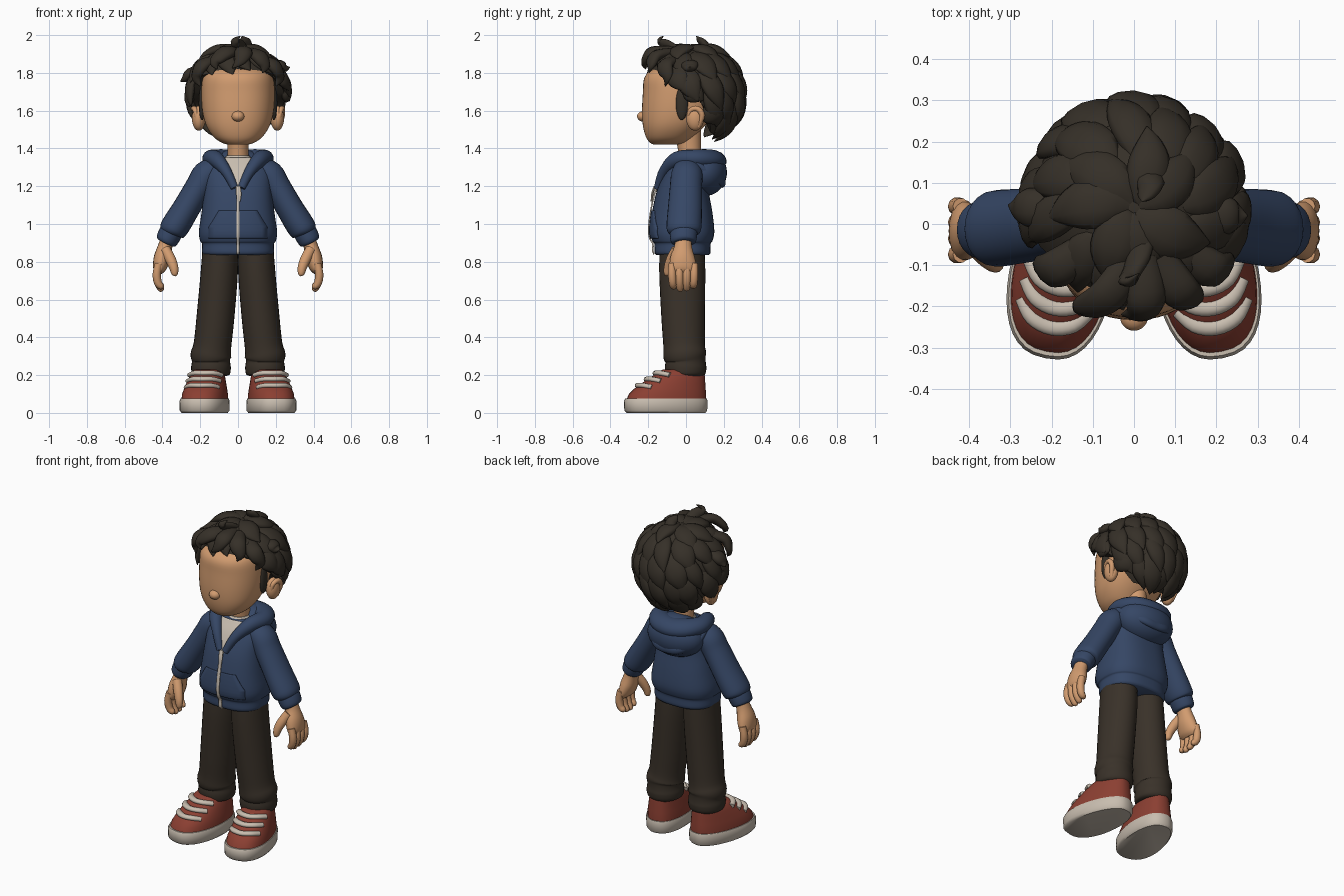
import bpy, bmesh, math, random
from mathutils import Vector

random.seed(4)
if "Cube" in bpy.data.objects:
    bpy.data.objects.remove(bpy.data.objects["Cube"])


def material(name, rgb):
    m = bpy.data.materials.new(name)
    m.use_nodes = True
    m.diffuse_color = (*rgb, 1)
    m.node_tree.nodes["Principled BSDF"].inputs["Base Color"].default_value = (*rgb, 1)
    return m


SKIN = material("warm skin", (.64, .33, .16))
HAIR = material("dark brown hair", (.036, .029, .021))
PANTS = material("charcoal brown cloth", (.041, .031, .022))
NAVY = material("navy cloth", (.036, .062, .13))
RED = material("brick red canvas", (.26, .05, .032))
CREAM = material("cream", (.58, .51, .43))
X, Y, Z = Vector((1, 0, 0)), Vector((0, 1, 0)), Vector((0, 0, 1))


def smooth_rows(rows, k=4):
    """Catmull-Rom resampling of tuples."""
    out = []
    for i in range(len(rows) - 1):
        a, b, c = rows[max(i - 1, 0)], rows[i], rows[i + 1]
        d = rows[min(i + 2, len(rows) - 1)]
        for s in range(k):
            t = s / k
            out.append([.5 * (2 * q + (r - p) * t + (2 * p - 5 * q + 4 * r - w) * t * t
                              + (3 * q - p - 3 * r + w) * t ** 3)
                        for p, q, r, w in zip(a, b, c, d)])
    return out + [list(rows[-1])]


def skin(bm, rings):
    vs = [[bm.verts.new(p) for p in r] for r in rings]
    n = len(vs[0])
    for a, b in zip(vs, vs[1:]):
        for i in range(n):
            j = (i + 1) % n
            bm.faces.new((a[i], a[j], b[j], b[i]))
    bm.faces.new(vs[0][::-1])
    bm.faces.new(vs[-1])


def tube(bm, rows, ref, n=14, k=4):
    """Sweep an ellipse along rows of x, y, z, side radius, radius along ref."""
    rows = smooth_rows(rows, k)
    pts = [Vector(r[:3]) for r in rows]
    rings = []
    for i, r in enumerate(rows):
        t = (pts[min(i + 1, len(pts) - 1)] - pts[max(i - 1, 0)]).normalized()
        s = t.cross(ref).normalized()
        u = s.cross(t)
        w, h = max(r[3], .002), max(r[4], .002)
        rings.append([pts[i] + s * w * math.cos(a) + u * h * math.sin(a)
                      for a in (math.tau * j / n for j in range(n))])
    skin(bm, rings)


def finish(name, bm, mat, angle=50):
    bmesh.ops.recalc_face_normals(bm, faces=bm.faces)
    for f in bm.faces:
        f.smooth = True
    for e in bm.edges:
        e.smooth = e.calc_face_angle(0) < math.radians(angle)
    me = bpy.data.meshes.new(name)
    bm.to_mesh(me)
    bm.free()
    me.materials.append(mat)
    ob = bpy.data.objects.new(name, me)
    bpy.context.collection.objects.link(ob)
    return ob


def body(name, rows, e, mat, n=48):
    """Stack superellipse sections given as z, half width, front y, back y."""
    bm = bmesh.new()
    skin(bm, [[(w * power(math.cos(a), 2 / e), (f + b) / 2 + (b - f) / 2 * power(math.sin(a), 2 / e), z)
               for a in (math.tau * j / n for j in range(n))] for z, w, f, b in rows])
    return finish(name, bm, mat)


def power(v, e):
    return math.copysign(abs(v) ** e, v)


def ball(bm, c, r):
    ret = bmesh.ops.create_uvsphere(bm, u_segments=28, v_segments=18, radius=1)
    for v in ret["verts"]:
        v.co = Vector(c) + Vector([p * q for p, q in zip(v.co, r)])


def mirrored(rows, s):
    return [(s * r[0], *r[1:]) for r in rows]


# Head with nose, neck and shirt neckline
body("head", smooth_rows([
    (1.42, .05, -.17, -.05), (1.43, .085, -.19, 0), (1.46, .128, -.212, .04), (1.52, .168, -.228, .1),
    (1.6, .189, -.233, .16), (1.7, .194, -.228, .18), (1.77, .188, -.222, .18),
    (1.81, .17, -.19, .16), (1.84, .13, -.13, .13)]), 2.25, SKIN)
bm = bmesh.new()
ball(bm, (0, -.225, 1.57), (.034, .034, .028))
finish("nose", bm, SKIN)
bm = bmesh.new()
tube(bm, [(0, .03, 1.28, .06, .06), (0, .02, 1.38, .056, .06), (0, .01, 1.5, .06, .07)], Y, 24)
finish("neck", bm, SKIN)
bm = bmesh.new()
tube(bm, [(0, .02, 1.3, .085, .085), (0, .02, 1.345, .07, .075), (0, .02, 1.362, .06, .064)], Y, 24)
finish("shirt_neckline", bm, CREAM)

# Hoodie torso
TORSO = smooth_rows([
    (.835, .18, -.155, .12), (.85, .19, -.167, .13), (.895, .19, -.167, .13), (.91, .2, -.178, .14),
    (.96, .207, -.19, .15), (1.06, .193, -.18, .14), (1.18, .18, -.153, .12), (1.28, .175, -.108, .12),
    (1.34, .135, -.065, .12), (1.353, .12, -.055, .11)])
body("hoodie_body", TORSO, 2.5, NAVY)


def front_y(x, z):
    a, b = next((a, b) for a, b in zip(TORSO, TORSO[1:]) if a[0] <= z <= b[0])
    t = (z - a[0]) / (b[0] - a[0])
    w, f, k = [p + (q - p) * t for p, q in zip(a[1:], b[1:])]
    return (f + k) / 2 - (k - f) / 2 * max(0, 1 - abs(x / w) ** 2.5) ** .4


def plate(name, z0, z1, half, off, mat, nx=10, nz=24):
    """Thin sheet that follows the chest; half gives its half width at a height."""
    bm = bmesh.new()
    grid = []
    for j in range(nz + 1):
        z = z0 + (z1 - z0) * j / nz
        xs = [half(z) * (2 * i / nx - 1) for i in range(nx + 1)]
        grid.append([bm.verts.new((x, front_y(x, z) - off, z)) for x in xs])
    for a, b in zip(grid, grid[1:]):
        for i in range(nx):
            bm.faces.new((a[i], a[i + 1], b[i + 1], b[i]))
    mod = finish(name, bm, mat).modifiers.new("thickness", "SOLIDIFY")
    mod.thickness, mod.offset = .008, 0


plate("shirt", 1.17, 1.35, lambda z: .004 + (z - 1.17) * .4, .004, CREAM)
plate("pocket", .925, 1.07, lambda z: .155 if z < .98 else .155 - (z - .98) * .6, .002, NAVY)
plate("zipper", .84, 1.2, lambda z: .009, .008, CREAM, 2)
bm = bmesh.new()
tube(bm, [(0, -.166, 1.2, .012, .006), (.004, -.178, 1.16, .014, .006), (.004, -.182, 1.12, .009, .005)], Y, 8)
finish("zip_pull", bm, CREAM)

# Hood: hanging sack, fold and rolled collar
bm = bmesh.new()
ball(bm, (0, .095, 1.272), (.18, .122, .125))
finish("hood", bm, NAVY)
bm = bmesh.new()
half = [(.018, -.153, 1.19, .017, .02), (.06, -.118, 1.275, .028, .028), (.113, -.05, 1.34, .042, .042),
        (.135, .05, 1.347, .055, .048), (.085, .125, 1.345, .065, .05)]
tube(bm, half + [(0, .15, 1.34, .066, .05)] + mirrored(half, -1)[::-1], Vector((0, .3, 1)), 16, 5)
finish("hood_collar", bm, NAVY)
bm = bmesh.new()
half = [(.165, .04, 1.33, .02, .02), (.145, .115, 1.275, .028, .022), (.075, .178, 1.235, .032, .022)]
tube(bm, half + [(0, .187, 1.225, .034, .022)] + mirrored(half, -1)[::-1], Vector((0, 1, .2)), 14, 5)
finish("hood_fold", bm, NAVY)


# Shoe outline in the shoe's own frame, turned outward
def shoe_point(x, y, z, s):
    a = math.radians(11)
    y += .105
    return (s * (.172 + x * math.cos(a) - y * math.sin(a)), -.105 + x * math.sin(a) + y * math.cos(a), z)


def shoe_ring(z, w, f, b, s, n=40):
    ring = []
    for i in range(n):
        a = math.tau * i / n
        x = w * power(math.cos(a), .8) * (1 - .1 * math.sin(a))
        ring.append(shoe_point(x, (f + b) / 2 + (b - f) / 2 * math.sin(a), z, s))
    return ring


SOLE = [(0, .115, -.315, .105), (.012, .125, -.327, .114), (.062, .126, -.33, .116), (.076, .121, -.323, .112)]
UPPER = [(.07, .117, -.316, .108), (.1, .115, -.303, .108), (.13, .108, -.272, .106), (.16, .1, -.23, .104),
         (.19, .091, -.184, .102), (.215, .082, -.145, .1), (.23, .07, -.12, .09)]

for side, s in (("left", 1), ("right", -1)):
    # Ear with rim
    bm = bmesh.new()
    ball(bm, (s * .208, .048, 1.56), (.036, .047, .066))
    tube(bm, mirrored([(.215, .012, 1.55, .008, .01), (.226, .022, 1.6, .013, .013), (.234, .06, 1.61, .015, .015),
                       (.234, .085, 1.575, .015, .015), (.22, .065, 1.515, .012, .012)], s), X, 10)
    finish(side + "_ear", bm, SKIN)

    # Sleeve and cuff
    bm = bmesh.new()
    tube(bm, mirrored([(.1, .01, 1.3, .06, .07), (.165, .005, 1.262, .075, .083), (.205, 0, 1.2, .072, .085),
                       (.27, -.005, 1.09, .072, .09), (.325, -.01, 1, .075, .093), (.35, -.012, .965, .07, .088),
                       (.358, -.012, .95, .055, .07)], s), Y, 24)
    finish(side + "_sleeve", bm, NAVY)
    bm = bmesh.new()
    tube(bm, mirrored([(.348, -.012, .968, .055, .068), (.356, -.012, .955, .062, .072),
                       (.378, -.015, .912, .058, .068), (.384, -.015, .9, .045, .055)], s), Y, 24)
    finish(side + "_cuff", bm, NAVY)

    # Hand with four fingers and a thumb
    bm = bmesh.new()
    tube(bm, mirrored([(.37, -.015, .93, .036, .045), (.386, -.015, .88, .038, .047), (.402, -.018, .82, .044, .066),
                       (.416, -.016, .765, .035, .072), (.423, -.016, .74, .018, .06)], s), Y, 18)
    for i in range(4):
        y, tip = -.074 + i * .039, .65 + .012 * abs(i - 1.4)
        tube(bm, mirrored([(.42, y, .79, .02, .02), (.43, y, .735, .022, .022), (.424, y * .95, .69, .021, .021),
                           (.406, y * .9, tip, .017, .017), (.4, y * .9, tip - .01, .007, .007)], s), Y, 10)
    tube(bm, mirrored([(.385, -.05, .865, .028, .028), (.358, -.078, .815, .028, .026), (.34, -.095, .77, .024, .022),
                       (.335, -.1, .735, .017, .017), (.335, -.1, .724, .006, .006)], s), Y, 12)
    finish(side + "_hand", bm, SKIN)

    # Trouser leg with gathered hem
    bm = bmesh.new()
    tube(bm, mirrored([(.095, -.02, .92, .09, .115), (.098, -.02, .76, .098, .122), (.12, -.015, .5, .1, .115),
                       (.135, -.01, .36, .1, .11), (.143, -.006, .305, .108, .114), (.143, -.002, .275, .101, .106),
                       (.143, -.002, .24, .105, .11), (.143, 0, .205, .1, .104), (.143, 0, .195, .08, .085)], s), Y, 28)
    finish(side + "_trouser_leg", bm, PANTS)

    # Shoe
    for part, rows, mat in (("sole", SOLE, CREAM), ("shoe_upper", UPPER, RED)):
        bm = bmesh.new()
        skin(bm, [shoe_ring(*r, s) for r in rows])
        finish(side + "_" + part, bm, mat)
    bm = bmesh.new()
    for z, f in ((.145, -.252), (.178, -.204), (.21, -.156)):
        pts = [(x, f + d, z - dz) for x, d, dz in
               ((-.082, .055, .01), (-.05, .013, 0), (0, -.002, 0), (.05, .013, 0), (.082, .055, .01))]
        tube(bm, [(*shoe_point(*p, s), .019, .014) for p in pts], Z, 10)
    finish(side + "_laces", bm, CREAM)

# Hair cap, placed by angle from the front and angle down from the crown
CENTRE, RADII = Vector((0, .04, 1.69)), (.252, .255, .25)
LINE = [(0, 58), (60, 68), (80, 95), (100, 100), (125, 145), (180, 155)]


def hair_edge(d):
    d = abs((d + 180) % 360 - 180)
    a, b = next((a, b) for a, b in zip(LINE, LINE[1:]) if d <= b[0])
    return a[1] + (b[1] - a[1]) * (d - a[0]) / (b[0] - a[0])


def hair_point(d, p, s=1):
    d, p = math.radians(d), math.radians(p)
    return CENTRE + s * Vector((RADII[0] * math.sin(p) * math.sin(d), -RADII[1] * math.sin(p) * math.cos(d),
                                RADII[2] * math.cos(p)))


bm = bmesh.new()
angles = [i * 7.5 for i in range(48)]
rings = [[hair_point(d, max(2, hair_edge(d) * j / 14)) for d in angles] for j in range(15)]
rings.append([hair_point(d, hair_edge(d), .7) for d in angles])
skin(bm, rings)
for s in (1, -1):
    ball(bm, (s * .19, -.022, 1.64), (.018, .032, .09))
finish("hair_cap", bm, HAIR, 70)

# Overlapping leaf-shaped locks in rows from crown to nape
bm = bmesh.new()
TAPER = ((0, .4), (.25, .9), (.55, 1), (.8, .62), (1, .04))
for p0, p1, count in ((3, 48, 7), (28, 76, 12), (55, 105, 15), (80, 130, 16), (105, 162, 16)):
    for i in range(count):
        d = 360 * (i + random.uniform(-.25, .25)) / count + p0
        edge = hair_edge(d + 8)
        if edge < p0 + 14:
            continue
        end = min(p1, edge + 5) + random.uniform(-4, 4)
        w, lift = random.uniform(.048, .064), random.uniform(.07, .15)
        rows = [(*hair_point(d + 22 * t, p0 + (end - p0) * t, .96 + lift * t), w * k, .027 * k) for t, k in TAPER]
        tube(bm, rows, hair_point(d + 11, (p0 + end) / 2) - CENTRE, 10, 3)
finish("hair_locks", bm, HAIR, 70)

# Fringe curls and standing tufts
bm = bmesh.new()
CURLS = [[(.03, .02, 1.89), (.01, -.08, 1.94), (-.015, -.14, 1.965), (.012, -.12, 1.995)],
         [(.03, .14, 1.9), (.04, .1, 1.95), (.03, .07, 1.975), (.02, .055, 1.995)],
         [(0, -.08, 1.91), (-.06, -.17, 1.91), (-.12, -.205, 1.86), (-.11, -.215, 1.82)],
         [(.02, -.08, 1.92), (.03, -.18, 1.91), (.01, -.215, 1.865), (-.03, -.22, 1.825)],
         [(.06, -.08, 1.91), (.11, -.16, 1.89), (.14, -.185, 1.84), (.13, -.195, 1.8)],
         [(-.12, -.06, 1.87), (-.19, -.11, 1.84), (-.22, -.11, 1.78), (-.2, -.12, 1.73)],
         [(.12, -.06, 1.87), (.19, -.11, 1.84), (.22, -.1, 1.78), (.2, -.11, 1.73)],
         [(-.18, .04, 1.82), (-.25, .04, 1.8), (-.28, .04, 1.77), (-.305, .045, 1.755)],
         [(.16, .02, 1.84), (.22, .02, 1.84), (.25, .02, 1.825), (.275, .02, 1.83)]]
for i, pts in enumerate(CURLS):
    size = .034 if i < 2 else .048
    rows = [(*p, size * k, size * .6 * k) for p, k in zip(pts, (.8, 1, .7, .05))]
    tube(bm, rows, Vector(pts[1]) - CENTRE if i > 1 else Y, 10, 5)
finish("hair_curls", bm, HAIR, 70)
